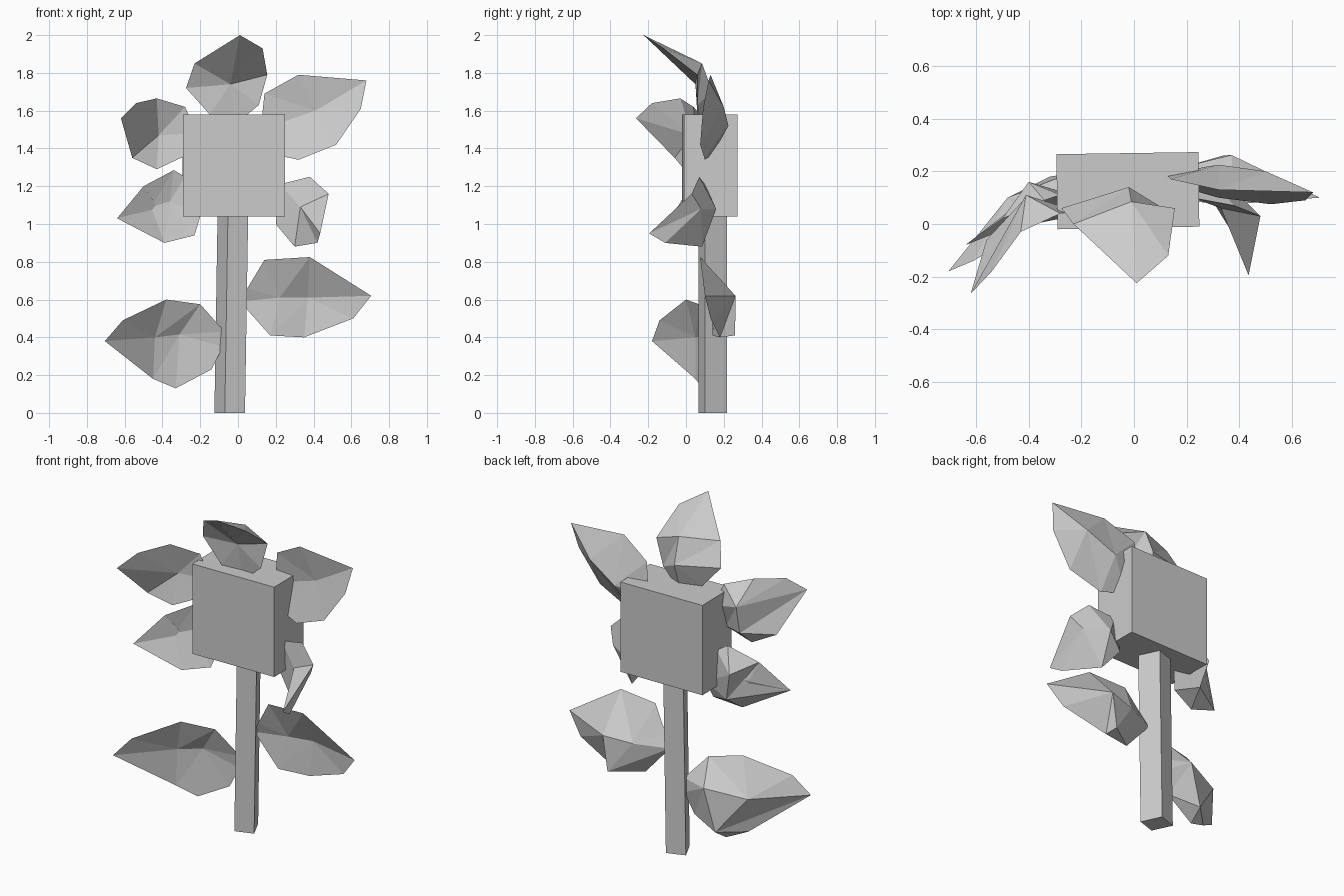
import bpy, bmesh
from mathutils import Vector


def finish(name, bm):
    bmesh.ops.recalc_face_normals(bm, faces=bm.faces)
    mesh = bpy.data.meshes.new(name)
    bm.to_mesh(mesh)
    bm.free()
    obj = bpy.data.objects.new(name, mesh)
    bpy.context.collection.objects.link(obj)
    return obj


def prism(name, bottom, top, z0, z1):
    """Solid between two matching xy outlines."""
    bm = bmesh.new()
    lo = [bm.verts.new((x, y, z0)) for x, y in bottom]
    hi = [bm.verts.new((x, y, z1)) for x, y in top]
    n = len(lo)
    bm.faces.new(lo)
    bm.faces.new(hi)
    for i in range(n):
        j = (i + 1) % n
        bm.faces.new((lo[i], lo[j], hi[j], hi[i]))
    return finish(name, bm)


def cupped_leaf(name, rim, inner, outer):
    """Faceted shell: the rim is joined to a hollow front and a bulging back (1 to 3 points each)."""
    bm = bmesh.new()
    ring = [bm.verts.new(p) for p in rim]
    n = len(ring)
    for centre_pts in (inner, outer):
        centre = [bm.verts.new(p) for p in centre_pts]
        near = [min(centre, key=lambda s: (Vector(s.co) - r.co).length) for r in ring]
        for i in range(n):
            j = (i + 1) % n
            bm.faces.new((ring[i], ring[j], near[i]))
            if near[i] is not near[j]:
                bm.faces.new((ring[j], near[j], near[i]))
        if len(centre) == 3:
            bm.faces.new(centre)
    return finish(name, bm)


# Stem: slightly twisted, leaning square post
foot = [(-0.07, 0.065), (0.037, 0.10), (-0.018, 0.217), (-0.125, 0.18)]
prism("stem", foot, [(x + 0.017, y) for x, y in foot], 0.0, 1.06)

# Flower head: block
head = [(-0.29, -0.02), (0.248, -0.01), (0.245, 0.273), (-0.295, 0.265)]
prism("flower_head", head, head, 1.04, 1.58)

# Petals around the head
cupped_leaf("petal_top",
            [(0.01, -0.225, 2.0), (0.13, -0.12, 1.93), (0.155, 0.06, 1.79), (0.11, 0.06, 1.63),
             (-0.02, 0.08, 1.52), (-0.15, 0.06, 1.58), (-0.275, 0.06, 1.72), (-0.23, 0.0, 1.85)],
            [(-0.04, 0.05, 1.74)],
            [(-0.02, 0.14, 1.70), (-0.01, 0.085, 1.85)])

cupped_leaf("petal_upper_right",
            [(0.14, 0.17, 1.69), (0.32, 0.13, 1.79), (0.68, 0.12, 1.76), (0.65, 0.09, 1.61),
             (0.52, 0.075, 1.42), (0.32, 0.10, 1.34), (0.18, 0.14, 1.37), (0.12, 0.19, 1.5)],
            [(0.41, 0.155, 1.60)],
            [(0.32, 0.225, 1.52), (0.50, 0.20, 1.62)])

cupped_leaf("petal_lower_right",
            [(0.22, 0.10, 1.21), (0.38, 0.07, 1.25), (0.48, 0.03, 1.16), (0.435, -0.195, 0.95),
             (0.42, -0.11, 0.90), (0.30, 0.085, 0.88), (0.20, 0.12, 1.0)],
            [(0.33, 0.06, 1.09)],
            [(0.30, 0.16, 1.08), (0.43, 0.08, 1.08)])

cupped_leaf("petal_upper_left",
            [(-0.62, -0.265, 1.56), (-0.54, -0.18, 1.64), (-0.43, -0.03, 1.665), (-0.28, 0.04, 1.62),
             (-0.22, 0.05, 1.48), (-0.28, 0.02, 1.36), (-0.43, -0.01, 1.29), (-0.56, -0.06, 1.35)],
            [(-0.42, 0.03, 1.47)],
            [(-0.41, 0.11, 1.54), (-0.42, 0.09, 1.38)])

cupped_leaf("petal_lower_left",
            [(-0.64, -0.08, 1.03), (-0.50, 0.02, 1.20), (-0.34, 0.09, 1.285), (-0.28, 0.11, 1.25),
             (-0.20, 0.10, 1.04), (-0.23, 0.07, 0.94), (-0.39, 0.02, 0.90)],
            [(-0.46, 0.06, 1.09), (-0.36, 0.10, 1.12)],
            [(-0.40, 0.16, 1.15), (-0.36, 0.13, 0.98)])

# Leaves on the stem
cupped_leaf("leaf_left",
            [(-0.705, -0.18, 0.38), (-0.61, -0.14, 0.49), (-0.38, 0.0, 0.60), (-0.20, 0.07, 0.575),
             (-0.07, 0.12, 0.43), (-0.08, 0.13, 0.35), (-0.14, 0.12, 0.23), (-0.33, 0.09, 0.13),
             (-0.45, 0.05, 0.18)],
            [(-0.44, 0.05, 0.40), (-0.31, 0.11, 0.415)],
            [(-0.48, 0.10, 0.40), (-0.25, 0.19, 0.44), (-0.32, 0.18, 0.19)])

cupped_leaf("leaf_right",
            [(0.705, 0.10, 0.62), (0.61, 0.13, 0.50), (0.35, 0.18, 0.40), (0.17, 0.14, 0.41),
             (0.01, 0.14, 0.59), (0.05, 0.12, 0.66), (0.14, 0.09, 0.81), (0.38, 0.075, 0.825)],
            [(0.22, 0.16, 0.61), (0.37, 0.19, 0.61)],
            [(0.20, 0.22, 0.60), (0.37, 0.262, 0.62), (0.34, 0.26, 0.41)])
